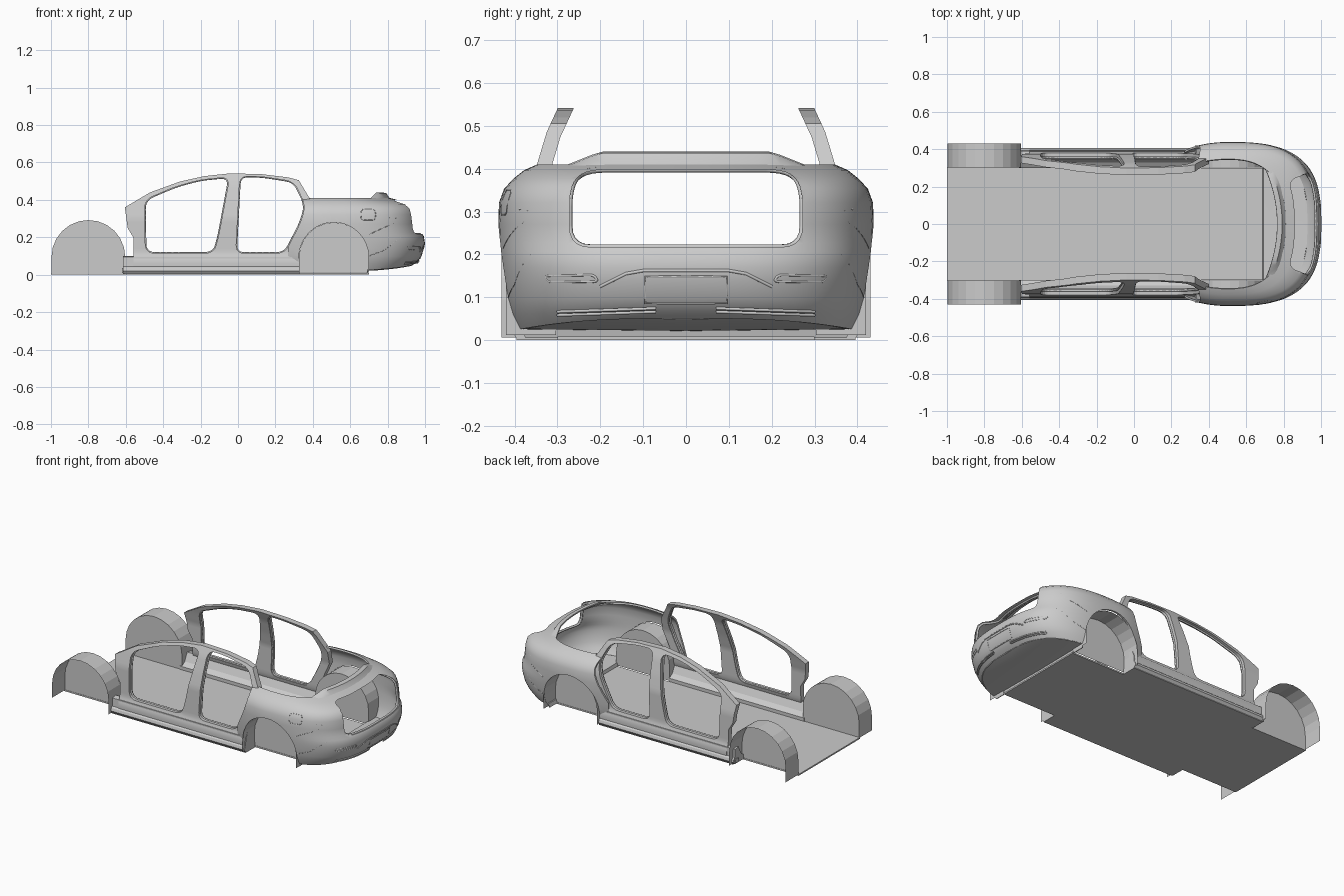
import bpy, bmesh, math
from mathutils import Vector

if "Cube" in bpy.data.objects:
    bpy.data.objects.remove(bpy.data.objects["Cube"])


def finish(name, verts, faces, smooth=True, thick=0):
    """Mesh object from verts and faces, with optional centred shell thickness."""
    me = bpy.data.meshes.new(name)
    me.from_pydata(verts, [], faces)
    ob = bpy.data.objects.new(name, me)
    bpy.context.collection.objects.link(ob)
    bpy.ops.object.select_all(action='DESELECT')
    bpy.context.view_layer.objects.active = ob
    ob.select_set(True)
    if thick:
        m = ob.modifiers.new("shell", 'SOLIDIFY')
        m.thickness, m.offset = thick, 0
        bpy.ops.object.modifier_apply(modifier=m.name)
    bm = bmesh.new()
    bm.from_mesh(me)
    bmesh.ops.recalc_face_normals(bm, faces=bm.faces)
    bm.to_mesh(me)
    bm.free()
    if smooth:
        bpy.ops.object.shade_smooth_by_angle(angle=math.radians(35))
    return ob


def grid(name, rows, thick=0, smooth=True):
    n = len(rows[0])
    faces = [(i * n + j, i * n + j + 1, (i + 1) * n + j + 1, (i + 1) * n + j)
             for i in range(len(rows) - 1) for j in range(n - 1)]
    return finish(name, [p for r in rows for p in r], faces, smooth, thick)


def prism(name, pts, axis, a, b):
    """Extrude a 2D outline along an axis from a to b."""
    put = {'x': lambda p, t: (t, p[0], p[1]), 'y': lambda p, t: (p[0], t, p[1]),
           'z': lambda p, t: (p[0], p[1], t)}[axis]
    n = len(pts)
    faces = [tuple(range(n)), tuple(range(n, 2 * n))]
    faces += [(i, (i + 1) % n, n + (i + 1) % n, n + i) for i in range(n)]
    return finish(name, [put(p, t) for t in (a, b) for p in pts], faces, False)


def boolean(ob, cutter, op='DIFFERENCE'):
    cutter.hide_render = True
    m = ob.modifiers.new("cut", 'BOOLEAN')
    m.operation, m.solver, m.object = op, 'EXACT', cutter
    bpy.context.view_layer.objects.active = ob
    bpy.ops.object.modifier_apply(modifier=m.name)
    bpy.data.objects.remove(cutter)


def rounded(pts, r, k=5):
    """Round the corners of a closed 2D outline."""
    P = [Vector(p) for p in pts]
    out = []
    for i, p in enumerate(P):
        a, b = P[i - 1] - p, P[(i + 1) % len(P)] - p
        s = p + a.normalized() * min(r, a.length * .45)
        e = p + b.normalized() * min(r, b.length * .45)
        for j in range(k + 1):
            t = j / k
            out.append(tuple(s * (1 - t) ** 2 + p * 2 * t * (1 - t) + e * t * t))
    return out


def dense(pts, closed, step=.03):
    out = []
    for i in range(len(pts) if closed else len(pts) - 1):
        a, b = Vector(pts[i]), Vector(pts[(i + 1) % len(pts)])
        n = max(1, int((b - a).length / step))
        out += [tuple(a.lerp(b, j / n)) for j in range(n)]
    return out if closed else out + [pts[-1]]


def tube(name, pts, r, closed=True):
    cu = bpy.data.curves.new(name, 'CURVE')
    cu.dimensions, cu.bevel_depth, cu.bevel_resolution = '3D', r, 1
    sp = cu.splines.new('POLY')
    sp.points.add(len(pts) - 1)
    for q, p in zip(sp.points, pts):
        q.co = (*p, 1)
    sp.use_cyclic_u = closed
    ob = bpy.data.objects.new(name, cu)
    bpy.context.collection.objects.link(ob)


def lerp_table(tab, z):
    z = min(max(z, tab[0][0]), tab[-1][0])
    for a, b in zip(tab, tab[1:]):
        if z <= b[0]:
            t = (z - a[0]) / (b[0] - a[0])
            return [p + (q - p) * t for p, q in zip(a[1:], b[1:])]


# Cross-sections: cabin side (z, y); rear shell (z, half width, rear x, roundness)
SIDE = [(0, .39), (.07, .395), (.11, .378), (.3, .373), (.39, .352), (.48, .325), (.56, .288)]
REAR = [(.025, .395, .93, 3), (.06, .41, .955, 3), (.10, .42, .976, 3), (.14, .425, .988, 3),
        (.17, .428, .994, 3), (.205, .431, .988, 3), (.225, .432, .972, 3), (.27, .433, .968, 3),
        (.32, .431, .962, 3), (.35, .42, .955, 3), (.372, .40, .93, 3), (.392, .375, .86, 2.8),
        (.405, .345, .81, 2.5)]


def body_y(z):
    return lerp_table(SIDE, z)[0]


def rear_x(y, z):
    w, xr, n = lerp_table(REAR, z)
    return .5 + (xr - .5) * max(0, 1 - min(1, abs(y) / w) ** n) ** (1 / n)


def side_y(x, z):
    w, xr, n = lerp_table(REAR, z)
    if x < .5:
        return w - .04 * ((.5 - x) / .23) ** 2
    return w * max(0, 1 - min(1, (x - .5) / (xr - .5)) ** n) ** (1 / n)


FRONT_DOOR = rounded([(-.5, .40), (-.495, .115), (-.13, .115), (-.105, .2), (-.045, .522),
                      (-.2, .507), (-.33, .472)], .05)
REAR_DOOR = rounded([(.01, .527), (.13, .524), (.30, .497), (.36, .37), (.335, .28),
                     (.25, .115), (-.012, .115)], .045)
OUTLINE = [(-.62, .01), (.33, .01), (.33, .15), (.40, .30), (.40, .38), (.37, .43), (.325, .505),
           (.27, .52), (.13, .537), (-.04, .542), (-.18, .527), (-.31, .498), (-.47, .44),
           (-.605, .36), (-.59, .25), (-.56, .2), (-.56, .04), (-.62, .035)]

# Cabin side frames with pillars, roof rails and door openings
for s, side in ((-1, "right"), (1, "left")):
    rows = [[(-.64 + 1.06 * i / 30, s * (body_y(z) - .016), z)
             for z in [.56 * j / 28 for j in range(29)]] for i in range(31)]
    frame = grid(side + "_door_frame", rows, .034)
    boolean(frame, prism("outline_cutter", OUTLINE, 'y', s * .2, s * .5), 'INTERSECT')
    for door in (FRONT_DOOR, REAR_DOOR):
        boolean(frame, prism("door_cutter", door, 'y', s * .2, s * .5))
        tube(side + "_door_seal", [(x, s * (body_y(z) - .022), z)
                                   for x, z in dense(door, True)], .006)
    # Sill box under the doors
    sill = [(.30, .004), (.395, .004), (.407, .02), (.402, .036), (.392, .045), (.39, .095),
            (.355, .10), (.33, .05), (.30, .03)]
    prism(side + "_sill", [(s * y, z) for y, z in sill], 'x', -.615, .33)

# Rear body shell, wrapped from one quarter panel around to the other
cols = []
for k, (z, w, xr, n) in enumerate(REAR):
    half = [(x, side_y(x, z), z) for x in [.27 + .23 * i / 8 for i in range(8)]]
    for i in range(25):
        a = math.pi / 2 * i / 24
        sn, cs = math.sin(a), max(0, math.cos(a))
        lift = .03 * sn * sn * max(0, 1 - (z - .025) / .06)
        half.append((.5 + (xr - .5) * sn ** (2 / n), 0 if i == 24 else w * cs ** (2 / n), z + lift))
    cols.append(half + [(x, -y, h) for x, y, h in half[-2::-1]])
shell = grid("rear_body", cols, .011)
TAILGATE = rounded([(-.272, .217), (.272, .217), (.272, .36), (.235, .398), (-.235, .398),
                    (-.272, .36)], .05)
ARCH = [(.32, -.05), (.325, .08)] + [(.512 - .187 * math.cos(math.pi * i / 24),
        .09 + .19 * math.sin(math.pi * i / 24)) for i in range(1, 24)] + [(.699, .08), (.699, -.05)]
boolean(shell, prism("tailgate_cutter", TAILGATE, 'x', .55, 1.2))
boolean(shell, prism("arch_cutter", ARCH, 'y', -.6, .6))
boolean(shell, prism("door_cutter", REAR_DOOR, 'y', -.6, .6))
bpy.ops.object.select_all(action='DESELECT')
shell.select_set(True)
tube("tailgate_seal", [(rear_x(y, z) - .006, y, z) for y, z in dense(TAILGATE, True)], .007)

# Header bar above the tailgate opening
rows = []
for i in range(25):
    y = -.29 + .58 * i / 24
    x, drop = .785 - .035 * (y / .22) ** 2, max(0, abs(y) - .2) * .4
    rows.append([(x - .02, y, .436 - drop), (x + .005, y, .433 - drop),
                 (x + .02, y, .41 - drop * .3), (x + .035, y, .398 - drop * .1)])
grid("tailgate_header", rows, .008)

# Flat floor with wheel notches, and the tray rising to the bumper
floor = [(-1, .305), (-.605, .305), (-.605, .395), (.33, .395), (.33, .3), (.7, .3)]
prism("floor", floor + [(x, -y) for x, y in floor[::-1]], 'z', 0, .009)
rows = [[(.69, y, .006) for y in (-.375, 0, .375)]]
for i in range(11):
    x = .695 + .233 * i / 10
    y, z = side_y(x, .025), .025 + .03 * ((x - .5) / .43) ** 3
    rows.append([(x, -y, z), (x, 0, z - .004), (x, y, z)])
grid("rear_undertray", rows, .006)

# Faceted wheel wells: open outside and below, closed inside
for cx, r, top, z0, end, yo in ((-.8, .197, .292, .006, "front", .43), (.513, .187, .28, .012, "rear", .42)):
    arc = [(cx - r, z0)] + [(cx - r * math.cos(math.pi * i / 12), top - r + r * math.sin(math.pi * i / 12))
                            for i in range(13)] + [(cx + r, z0)]
    for s in (-1, 1):
        n = len(arc)
        vs = [(x, s * y, z) for y in (.303, yo) for x, z in arc]
        fs = [(i, i + 1, n + i + 1, n + i) for i in range(n - 1)] + [tuple(range(n))]
        finish(end + "_wheel_well", vs, fs, False)


# Seams and trim lying on the rear shell
def rear_trim(name, pts, r, closed=True):
    tube(name, [(rear_x(y, z) + .005, y, z) for y, z in dense(pts, closed)], r, closed)


for s in (-1, 1):
    rear_trim("bumper_reflector", rounded([(s * .205, .137), (s * .32, .135), (s * .33, .15),
                                           (s * .215, .152)], .01), .003)
    for z in (.066, .074):
        rear_trim("bumper_vent_slat", [(s * .07, z), (s * .30, z - .008)], .004, False)
    for nm, pts in (("tail_light_seam", [(.90, .355), (.79, .352), (.81, .305), (.91, .298)]),
                    ("bumper_seam", [(.70, .10), (.78, .13), (.87, .20), (.95, .205)]),
                    ("quarter_crease", [(.70, .215), (.83, .275), (.90, .298)])):
        tube(nm, [(x, s * (side_y(x, z) + .005), z) for x, z in dense(pts, False)], .0018, False)
rear_trim("plate_frame", [(-.095, .086), (.095, .086), (.095, .148), (-.095, .148)], .0025)
rear_trim("bumper_lip", [(-.2, .125), (-.14, .155), (-.1, .162), (.1, .162), (.14, .155),
                         (.2, .125)], .004, False)
fuel = rounded([(.657, .292), (.735, .292), (.735, .35), (.657, .35)], .02)
tube("fuel_door_seam", [(x, -side_y(x, z) - .005, z) for x, z in fuel], .002)
